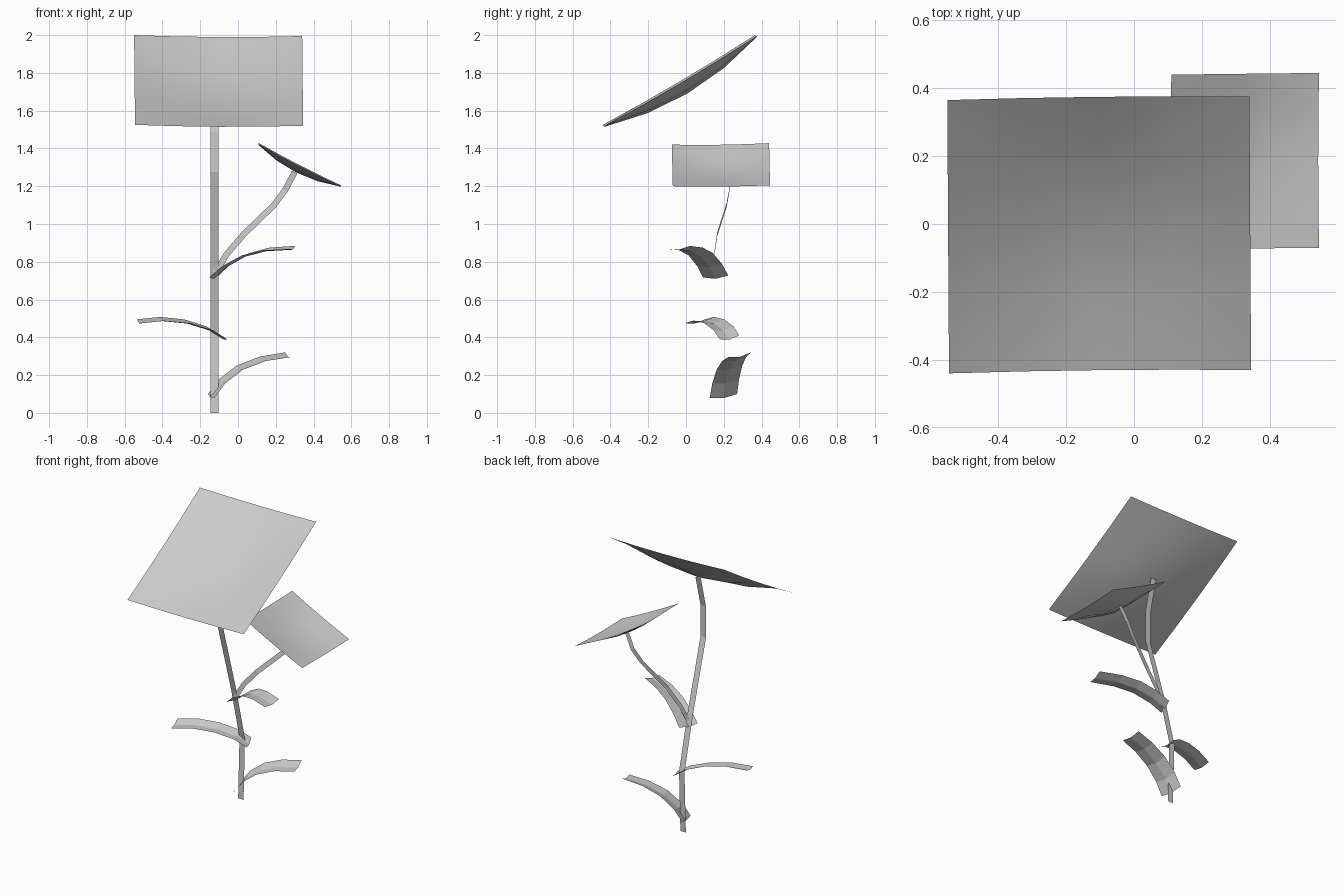
import bpy
from mathutils import Vector

cube = bpy.data.objects.get("Cube")
if cube:
    bpy.data.objects.remove(cube, do_unlink=True)

GREY = (0.6, 0.6, 0.6, 1.0)
grey = bpy.data.materials.new("plain_grey")
grey.use_nodes = True
grey.diffuse_color = GREY
grey.node_tree.nodes["Principled BSDF"].inputs["Base Color"].default_value = GREY


def grid_object(name, rows, smooth=False):
    """Sheet of quads through rows of points."""
    n = len(rows[0])
    verts = [p for row in rows for p in row]
    faces = [(i * n + j, i * n + j + 1, (i + 1) * n + j + 1, (i + 1) * n + j)
             for i in range(len(rows) - 1) for j in range(n - 1)]
    mesh = bpy.data.meshes.new(name)
    mesh.from_pydata(verts, [], faces)
    mesh.materials.append(grey)
    for poly in mesh.polygons:
        poly.use_smooth = smooth
    obj = bpy.data.objects.new(name, mesh)
    bpy.context.collection.objects.link(obj)
    return obj


def stalk(name, path, width):
    """Flat ribbon along a path, spread sideways in the front plane."""
    pts = [Vector(p) for p in path]
    rows = []
    for i, p in enumerate(pts):
        t = pts[min(i + 1, len(pts) - 1)] - pts[max(i - 1, 0)]
        side = Vector((t.z, 0, -t.x)).normalized() * width / 2
        rows.append((p - side, p + side))
    grid_object(name, rows)


def leaf(name, spine, y0, y1, half0, half1, crease=0.012):
    """Arched strip with a shallow fold along its midrib."""
    x0, x1 = spine[0][0], spine[-1][0]
    rows = []
    for x, z in spine:
        t = (x - x0) / (x1 - x0)
        mid = Vector((x, y0 + (y1 - y0) * t, z))
        half = Vector(half0).lerp(Vector(half1), t)
        rows.append((mid - half, mid - Vector((0, 0, crease)), mid + half))
    grid_object(name, rows)


def bloom(name, corners, depth, rim, n=4):
    """Square sheet dished towards its centre."""
    a, b, c, d = (Vector(p) for p in corners)
    normal = (c - a).cross(d - b).normalized()
    if normal.z < 0:
        normal = -normal
    rows = []
    for i in range(n + 1):
        v = i / n
        row = []
        for j in range(n + 1):
            u = j / n
            p = a.lerp(b, u).lerp(d.lerp(c, u), v)
            bu, bv = 4 * u * (1 - u), 4 * v * (1 - v)
            row.append(p - normal * (rim * (bu + bv) + (depth - 2 * rim) * bu * bv))
        rows.append(row)
    grid_object(name, rows, smooth=True)


# Stalks
X = -0.125
stalk("main_stalk", [(X, y, z) for y, z in (
    (0.21, 0), (0.225, 0.42), (0.135, 0.78), (-0.012, 1.275),
    (-0.012, 1.49), (0.045, 1.71))], 0.042)
stalk("side_stalk", [(-0.12, 0.14, 0.74), (-0.06, 0.15, 0.84), (0.03, 0.165, 0.945),
                     (0.19, 0.215, 1.1), (0.25, 0.23, 1.18), (0.3, 0.22, 1.275)], 0.032)

# Leaves
leaf("lower_leaf", [(-0.142, 0.09), (-0.085, 0.167), (0.01, 0.24),
                    (0.13, 0.286), (0.265, 0.308)],
     0.198, 0.284, (-0.0175, 0.0725, 0.01), (-0.015, 0.06, 0.0125))
leaf("middle_leaf", [(-0.075, 0.4), (-0.15, 0.448), (-0.27, 0.485),
                     (-0.4, 0.498), (-0.523, 0.485)],
     0.23, 0.045, (-0.018, 0.052, 0.01), (-0.0125, 0.055, 0.01))
leaf("upper_leaf", [(-0.128, 0.722), (-0.06, 0.783), (0.04, 0.84),
                    (0.15, 0.868), (0.29, 0.876)],
     0.157, -0.04, (0.025, 0.067, 0.005), (0.012, 0.06, 0.008))

# Blooms
bloom("main_bloom", [(-0.55, 0.365, 2.0), (0.34, 0.375, 1.995),
                     (0.345, -0.43, 1.52), (-0.545, -0.44, 1.525)], 0.08, 0.009)
bloom("side_bloom", [(0.11, -0.075, 1.42), (0.11, 0.44, 1.428),
                     (0.545, 0.445, 1.205), (0.545, -0.07, 1.2)], 0.045, 0.005)
